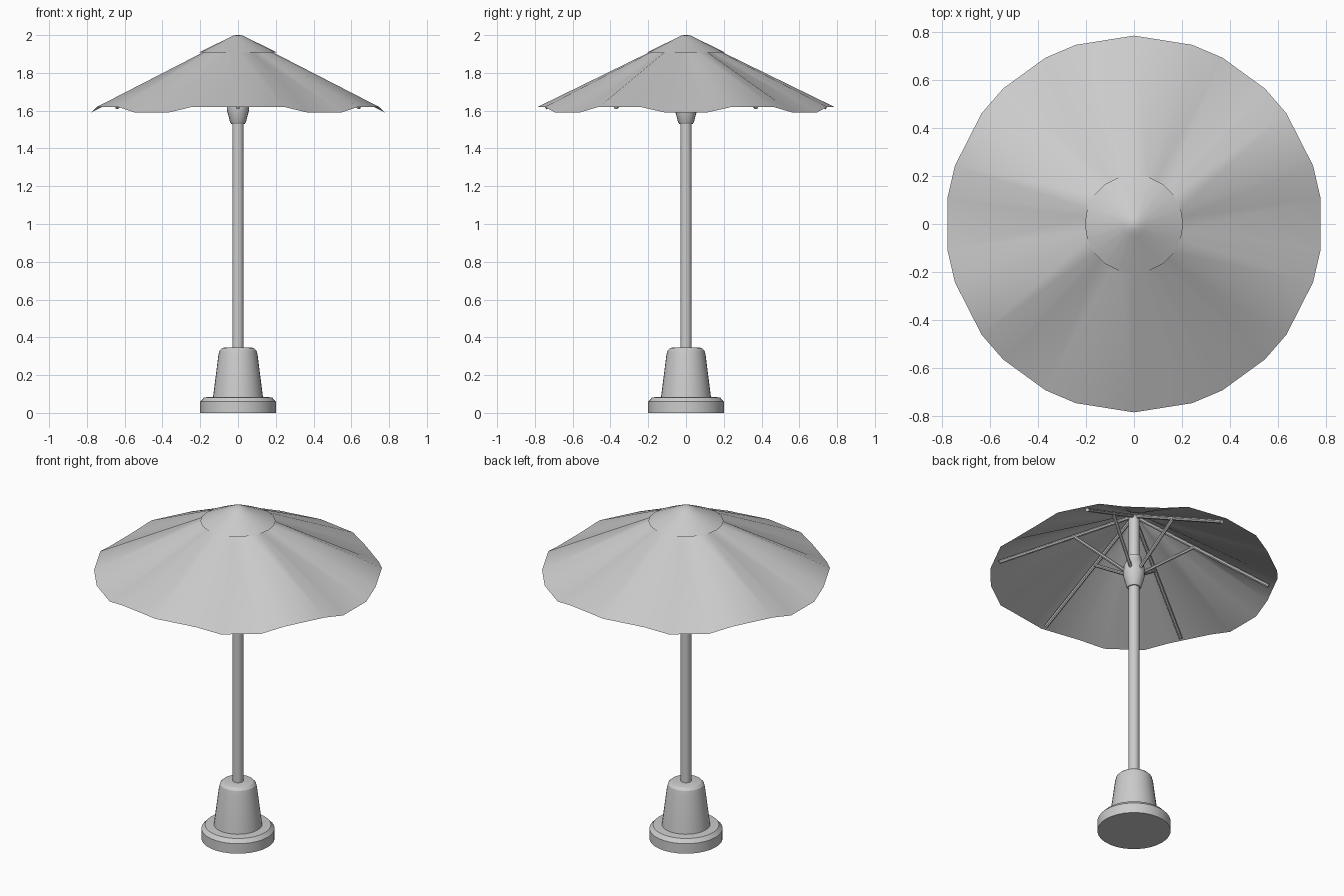
import bpy, bmesh
from math import sin, cos, radians
from mathutils import Vector

if "Cube" in bpy.data.objects:
    bpy.data.objects.remove(bpy.data.objects["Cube"])


def finish(name, bm, angle=30):
    bmesh.ops.recalc_face_normals(bm, faces=bm.faces)
    me = bpy.data.meshes.new(name)
    bm.to_mesh(me)
    bm.free()
    ob = bpy.data.objects.new(name, me)
    bpy.context.collection.objects.link(ob)
    bpy.ops.object.select_all(action='DESELECT')
    ob.select_set(True)
    bpy.context.view_layer.objects.active = ob
    bpy.ops.object.shade_smooth_by_angle(angle=radians(angle))
    return ob


def loft(name, rings, closed=True, angle=30):
    """Skin a list of equally long point rings; cap the ends if wanted."""
    bm = bmesh.new()
    vs = [[bm.verts.new(p) for p in ring] for ring in rings]
    n = len(vs[0])
    for a, b in zip(vs, vs[1:]):
        for i in range(n):
            j = (i + 1) % n
            bm.faces.new((a[i], a[j], b[j], b[i]))
    if closed:
        bm.faces.new(vs[0])
        bm.faces.new(vs[-1])
    bmesh.ops.remove_doubles(bm, verts=bm.verts, dist=1e-5)
    return finish(name, bm, angle)


def lathe(name, profile, n=32, closed=True):
    return loft(name, [[(r * cos(radians(360 * i / n)), r * sin(radians(360 * i / n)), z)
                        for i in range(n)] for r, z in profile], closed)


def rod(name, a, b, r, n=8):
    a, b = Vector(a), Vector(b)
    d = (b - a).normalized()
    u = d.cross(Vector((0, 0, 1))).normalized()
    v = d.cross(u)
    off = [u * r * cos(radians(360 * i / n)) + v * r * sin(radians(360 * i / n)) for i in range(n)]
    return loft(name, [[p + o for o in off] for p in (a, b)])


# Weighted base
lathe("base", [(0.2, 0), (0.2, 0.06), (0.18, 0.082), (0.132, 0.085), (0.104, 0.305),
               (0.098, 0.33), (0.085, 0.343), (0.07, 0.347)])
# Pole and sliding hub
lathe("pole", [(0.03, 0.33), (0.03, 1.975)], 20)
lathe("hub", [(0.036, 1.53), (0.042, 1.54), (0.058, 1.60), (0.06, 1.63), (0.056, 1.665),
              (0.042, 1.69), (0.04, 1.72)], 20)

# Canopy: 20 sides, the sagging corners between the ribs split in two
SAG = (0, 3, 7, 10, 13, 17)
corners = []
for k in range(20):
    if k in SAG:
        corners += [(18 * k - 8, 1), (18 * k + 8, 1)]
    else:
        corners.append((18 * k, 0))


def ring(r, z_rib, z_sag):
    return [(r * cos(radians(a)), r * sin(radians(a)), z_sag if s else z_rib) for a, s in corners]


loft("canopy", [ring(0.03, 1.988, 1.985), ring(0.2, 1.906, 1.889), ring(0.785, 1.62, 1.59)],
     closed=False)
# Top cap
lathe("canopy_cap", [(0.008, 2.0), (0.025, 1.997), (0.05, 1.985), (0.205, 1.909)], 20).data.polygons
bm = bmesh.new()
cap = bpy.data.objects["canopy_cap"]
bm.from_mesh(cap.data)
bottom = [f for f in bm.faces if len(f.verts) > 4 and f.calc_center_median().z < 1.95]
bmesh.ops.delete(bm, geom=bottom, context='FACES_ONLY')
bm.to_mesh(cap.data)
bm.free()

# Ribs and struts
for i in range(6):
    a = radians(30 + 60 * i)
    at = lambda r, z: (r * cos(a), r * sin(a), z)
    rod(f"rib_{i + 1}", at(0.02, 1.972), at(0.745, 1.617), 0.011)
    rod(f"strut_{i + 1}", at(0.045, 1.63), at(0.33, 1.818), 0.01)
